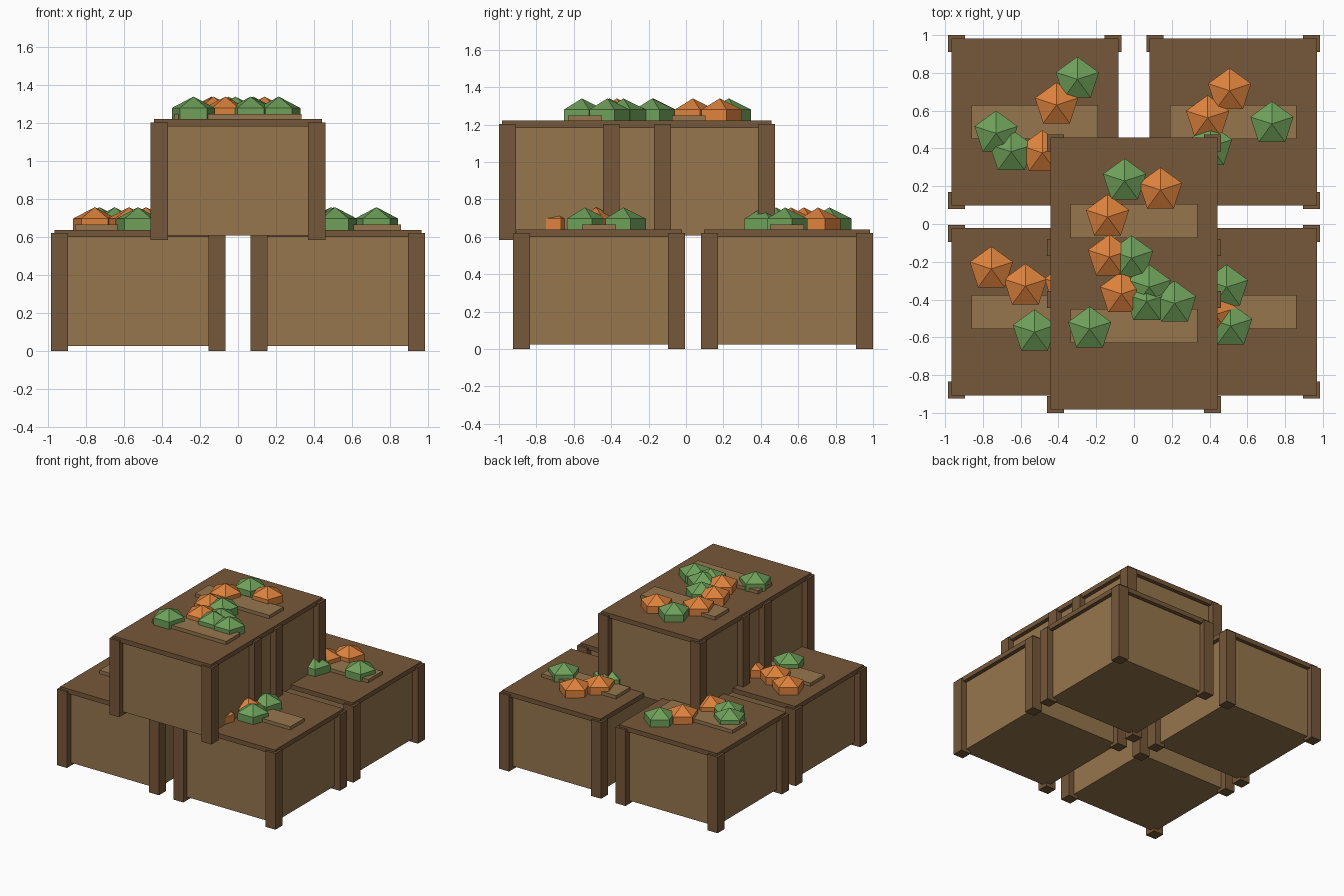
import bpy, bmesh
from math import sin, cos, pi
from mathutils import Matrix

if "Cube" in bpy.data.objects:
    bpy.data.objects.remove(bpy.data.objects["Cube"])


def material(name, rgb):
    m = bpy.data.materials.new(name)
    m.diffuse_color = (*rgb, 1)
    m.use_nodes = True
    m.node_tree.nodes["Principled BSDF"].inputs["Base Color"].default_value = m.diffuse_color
    return m


PANEL = material("light_wood", (0.305, 0.181, 0.074))
FRAME = material("dark_wood", (0.181, 0.095, 0.041))
GREEN = material("green_produce", (0.156, 0.352, 0.102))
ORANGE = material("orange_produce", (0.72, 0.223, 0.045))


def finish(bm, name, mat):
    bmesh.ops.recalc_face_normals(bm, faces=bm.faces)
    mesh = bpy.data.meshes.new(name)
    bm.to_mesh(mesh)
    bm.free()
    mesh.materials.append(mat)
    bpy.context.collection.objects.link(bpy.data.objects.new(name, mesh))


def add_box(bm, centre, size):
    bmesh.ops.create_cube(bm, size=1, matrix=Matrix.Translation(centre) @ Matrix.Diagonal((*size, 1)))


def box(name, x, y, z0, z1, sx, sy, mat):
    bm = bmesh.new()
    add_box(bm, (x, y, (z0 + z1) / 2), (sx, sy, z1 - z0))
    finish(bm, name, mat)


def crate(name, x, y, z):
    box(name + "_body", x, y, z + 0.025, z + 0.605, 0.82, 0.82, PANEL)
    box(name + "_lid", x, y, z + 0.60, z + 0.638, 0.885, 0.885, FRAME)
    box(name + "_plank", x, y, z + 0.63, z + 0.665, 0.67, 0.18, PANEL)
    # four corner posts
    bm = bmesh.new()
    for sx in (-1, 1):
        for sy in (-1, 1):
            add_box(bm, (x + sx * 0.415, y + sy * 0.415, z + 0.31), (0.09, 0.09, 0.62))
    finish(bm, name + "_posts", FRAME)


def produce(name, x, y, z, mat, r=0.12):
    # five-sided bulb: straight wall with a pointed top and bottom
    bm = bmesh.new()
    rings = [[bm.verts.new((x + r * cos(pi / 2 + i * 2 * pi / 5), y + r * sin(pi / 2 + i * 2 * pi / 5), z + h))
              for i in range(5)] for h in (-0.06, 0.06)]
    bottom, top = (bm.verts.new((x, y, z + h)) for h in (-0.12, 0.12))
    lo, hi = rings
    for i in range(5):
        j = (i + 1) % 5
        bm.faces.new((lo[i], lo[j], hi[j], hi[i]))
        bm.faces.new((hi[i], hi[j], top))
        bm.faces.new((lo[j], lo[i], bottom))
    finish(bm, name, mat)


# crates: four on the ground, two overlapping on top
UP = 0.583
crate("back_left_crate", -0.525, 0.54, 0)
crate("back_right_crate", 0.525, 0.54, 0)
crate("front_left_crate", -0.525, -0.465, 0)
crate("front_right_crate", 0.525, -0.465, 0)
crate("top_front_crate", 0, -0.54, UP)
crate("top_back_crate", 0, 0.015, UP)

# produce positions, lower layer then upper layer
low_green = [(-0.30, 0.766), (-0.73, 0.48), (-0.65, 0.382), (0.73, 0.53), (0.405, 0.41),
             (-0.527, -0.572), (0.49, -0.334), (0.512, -0.54)]
low_orange = [(-0.41, 0.63), (-0.485, 0.377), (0.506, 0.706), (0.39, 0.562), (-0.755, -0.238),
              (-0.575, -0.329), (-0.36, -0.326), (0.43, -0.48), (0.322, -0.705)]
top_green = [(-0.05, 0.228), (-0.013, -0.18), (0.08, -0.334), (0.067, -0.41), (0.215, -0.42), (-0.235, -0.556)]
top_orange = [(0.14, 0.18), (-0.14, 0.037), (-0.13, -0.175), (-0.066, -0.37)]
for label, spots, z, mat in (("lower_green_produce", low_green, 0, GREEN),
                             ("lower_orange_produce", low_orange, 0, ORANGE),
                             ("upper_green_produce", top_green, UP, GREEN),
                             ("upper_orange_produce", top_orange, UP, ORANGE)):
    for n, (x, y) in enumerate(spots, 1):
        produce(f"{label}_{n}", x, y, z + 0.637, mat)
